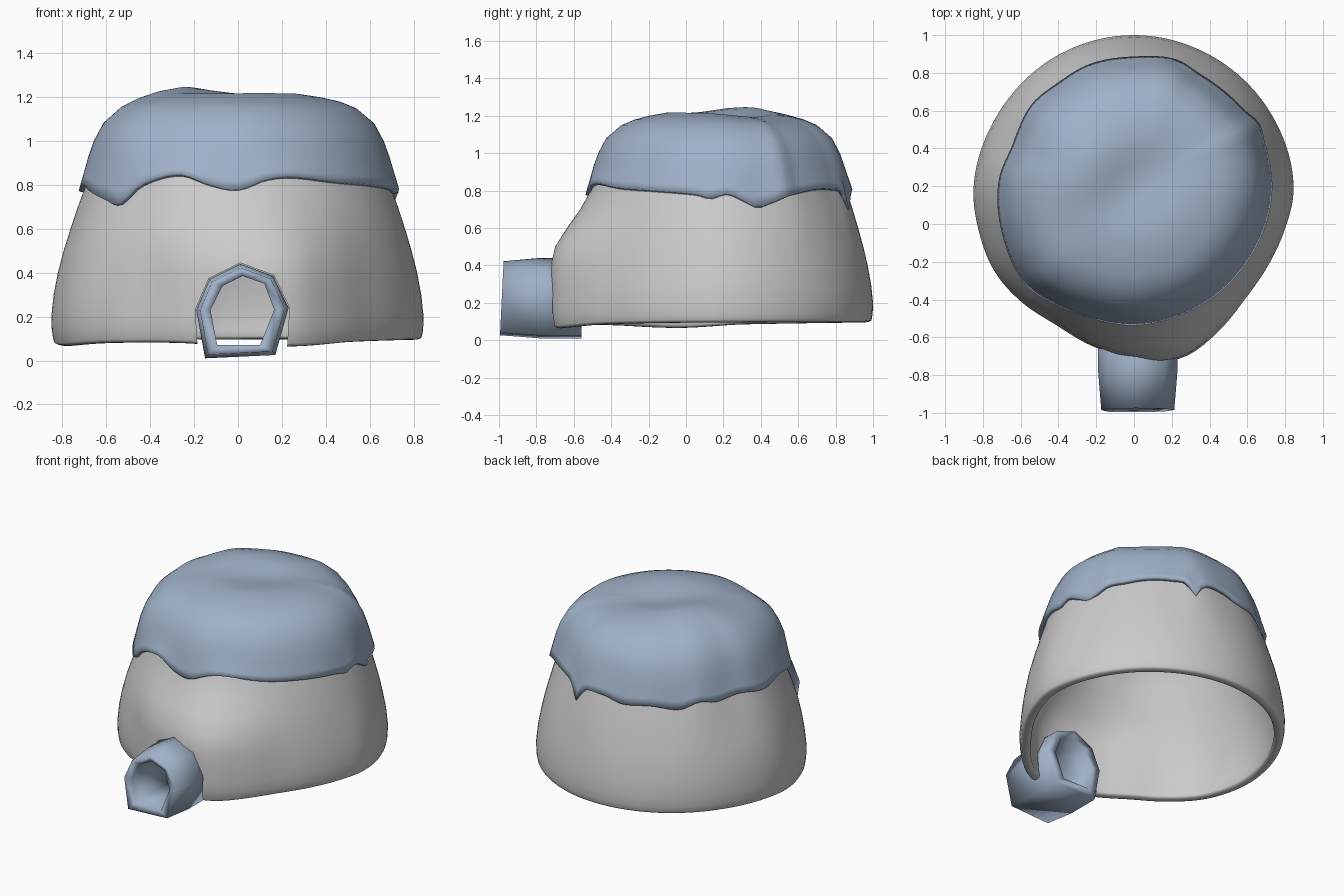
import bpy, bmesh, math
from mathutils import Vector

if "Cube" in bpy.data.objects:
    bpy.data.objects.remove(bpy.data.objects["Cube"])

CY = 0.18   # plan centre of dome and snow cap
SEG = 120


def material(name, rgb):
    m = bpy.data.materials.new(name)
    m.diffuse_color = (*rgb, 1)
    m.use_nodes = True
    m.node_tree.nodes["Principled BSDF"].inputs["Base Color"].default_value = m.diffuse_color
    return m


def curve(table, x, period=None):
    """Smooth Hermite interpolation through (x, value) pairs."""
    n = len(table)
    def pt(i):
        if period:
            k, j = divmod(i, n)
            return table[j][0] + k * period, table[j][1]
        return table[min(max(i, 0), n - 1)]
    if period:
        x = x % period
    i = max([k for k in range(n) if table[k][0] <= x], default=-1 if period else 0)
    if not period:
        i = min(i, n - 2)
    p0, p1, p2, p3 = (pt(i + k) for k in (-1, 0, 1, 2))
    h = p2[0] - p1[0]
    t = (x - p1[0]) / h
    m1 = (p2[1] - p0[1]) / (p2[0] - p0[0]) * h
    m2 = (p3[1] - p1[1]) / (p3[0] - p1[0]) * h
    return ((2*t**3 - 3*t*t + 1) * p1[1] + (t**3 - 2*t*t + t) * m1
            + (3*t*t - 2*t**3) * p2[1] + (t**3 - t*t) * m2)


def loft(name, rings, mat, apexes=(), closed=False, caps=False):
    """Skin rings of points; optional apex at first/last ring."""
    bm = bmesh.new()
    vs = [[bm.verts.new(p) for p in r] for r in rings]
    n = len(rings[0])
    pairs = list(zip(vs, vs[1:])) + ([(vs[-1], vs[0])] if closed else [])
    for a, b in pairs:
        for j in range(n):
            k = (j + 1) % n
            bm.faces.new((a[j], b[j], b[k], a[k]))
    for ring, p in apexes:
        v = bm.verts.new(p)
        for j in range(n):
            bm.faces.new((v, vs[ring][j], vs[ring][(j + 1) % n]))
    if caps:
        bm.faces.new(vs[0])
        bm.faces.new(vs[-1])
    bmesh.ops.recalc_face_normals(bm, faces=bm.faces)
    me = bpy.data.meshes.new(name)
    bm.to_mesh(me)
    bm.free()
    ob = bpy.data.objects.new(name, me)
    bpy.context.collection.objects.link(ob)
    me.materials.append(mat)
    return ob


def smooth(ob, angle):
    bpy.ops.object.select_all(action='DESELECT')
    bpy.context.view_layer.objects.active = ob
    ob.select_set(True)
    bpy.ops.object.shade_smooth_by_angle(angle=math.radians(angle))


def polar(deg, r, z):
    a = math.radians(deg)
    return Vector((r * math.cos(a), CY + r * math.sin(a), z))


ANGLES = [i * 360 / SEG for i in range(SEG)]
grey = material("stone grey", (0.60, 0.60, 0.60))
blue = material("snow blue", (0.35, 0.44, 0.58))

# plan radii by angle: egg-shaped dome base, ragged snow cap
PLAN = [(0, .845), (30, .83), (60, .82), (90, .82), (120, .82), (150, .825), (180, .85),
        (195, .85), (210, .855), (225, .84), (240, .825), (255, .855), (270, .89),
        (280, .92), (288, .92), (300, .875), (315, .825), (330, .815), (345, .825)]
CAP = [(0, .725), (20, .73), (28, .745), (36, .715), (60, .70), (72, .72), (90, .70),
       (110, .70), (125, .69), (140, .70), (160, .68), (175, .71), (200, .73), (215, .75),
       (224, .755), (235, .73), (250, .71), (270, .71), (290, .70), (310, .70), (330, .705),
       (345, .715)]

# dome: follows the egg plan low down and the cap's plan higher up, hollow
SIDE = [(.05, .985), (.2, 1.0), (.4, .965), (.6, .90), (.8, .82), (.95, .75), (1.05, .65),
        (1.12, .48), (1.155, .28), (1.165, .1)]
RIM = [(0, .095), (90, .096), (170, .085), (195, .066), (225, .08), (250, .08), (270, .065),
       (288, .065), (310, .085)]


def dome_ring(z, inset=0.0, lift=0.0):
    pts = []
    for a in ANGLES:
        base = curve(RIM, a, 360)
        zz = max(z, base) if z > .12 else base
        m = min(max((zz - .42) / .4, 0), 1)
        p = curve(PLAN, a, 360) * (1 - m) + min(.845, curve(CAP, a, 360) * 1.18) * m
        front = max(0, -math.sin(math.radians(a))) ** 4
        bulge = .055 * front * math.exp(-((zz - .51) / .15) ** 2)
        r = p * (curve(SIDE, zz) + bulge) - inset
        pts.append(polar(a, max(r, .02), zz + lift))
    return pts


HEIGHTS = [1.165, 1.155, 1.12, 1.05, .95, .87, .8, .7, .6, .5, .4, .3, .2, .14]
WALL = .06
outer = [dome_ring(z) for z in HEIGHTS]
rim = [dome_ring(0, WALL / 2 - WALL / 2 * math.cos(t), .015 - .015 * math.sin(t))
       for t in [math.pi * k / 6 for k in range(7)]]
inner = [dome_ring(z, WALL, -.05 * max(0, (z - .8) / .365)) for z in reversed(HEIGHTS)]
dome = loft("dome", outer + rim + inner, grey,
            [(0, (0, CY, 1.168)), (-1, (0, CY, 1.11))])

# doorway tunnel: seven-sided tube, slightly wider where it enters the dome
OUT = [(-.15, .01), (-.19, .23), (-.13, .37), (.01, .44), (.16, .385), (.23, .24), (.17, .025)]
INN = [(-.095, .07), (-.125, .23), (-.07, .34), (.02, .385), (.12, .35), (.165, .23), (.10, .07)]


def section(pts, y, s=1.0, slant=0.0):
    return [(.02 + (x - .02) * s, y + slant * z, .22 + (z - .22) * s) for x, z in pts]


tunnel = loft("doorway_tunnel",
              [section(OUT, -.995, .92, .045), section(OUT, -.78), section(OUT, -.56),
               section(INN, -.56), section(INN, -.78), section(INN, -.985, 1.0, .045)],
              blue, closed=True)
smooth(tunnel, 180)

# notch through the dome wall for the tunnel
CUT = [(-.17, -.1)] + OUT[1:6] + [(.21, -.1)]
cutter = loft("notch_cutter", [section(CUT, -1.2, 1.02), section(CUT, -.45, 1.02)],
              grey, caps=True)
cutter.hide_render = True
cutter.hide_viewport = True
cut = dome.modifiers.new("notch", 'BOOLEAN')
cut.operation = 'DIFFERENCE'
cut.solver = 'EXACT'
cut.object = cutter
smooth(dome, 50)

# snow cap: lumpy shell with a ragged dripping edge
EDGE = [(3, .785), (10, .75), (16, .71), (22, .735), (28, .765), (37, .79), (48, .81), (60, .81),
        (68, .79), (72, .70), (76, .79), (90, .80), (100, .77), (115, .78), (130, .755),
        (140, .80), (150, .78), (165, .795), (180, .77), (195, .80), (205, .77), (218, .73),
        (224, .71), (233, .80), (248, .85), (260, .80), (270, .777), (280, .825), (290, .84),
        (310, .815), (330, .80), (350, .78), (356, .76)]
SHELL = [(1.215, .05), (1.216, .12), (1.218, .2), (1.22, .3), (1.218, .4), (1.20, .53),
         (1.18, .64), (1.15, .74), (1.08, .855), (1.0, .915), (.93, .95)]


def lumps(p):
    d = (p.y - CY - .05) - .45 * p.x          # diagonal dip across the top
    dip = -.032 * math.exp(-(d / .2) ** 2 - ((p.x - .05) / .35) ** 2)
    hump = .035 * math.exp(-((p.x + .27) / .22) ** 2 - ((p.y - .3) / .25) ** 2)
    return dip + hump


rings = []
for z, s in SHELL:
    ring = [polar(a, curve(CAP, a, 360) * s, z) for a in ANGLES]
    for p in ring:
        p.z += lumps(p)
    rings.append(ring)
for t in (.35, .7, 1.0):
    rings.append([polar(a, curve(CAP, a, 360) * (.95 + .06 * t),
                        .93 + (curve(EDGE, a, 360) - .93) * t) for a in ANGLES])
top = Vector((0, CY, 1.215))
top.z += lumps(top)
cap = loft("snow_cap", rings, blue, [(0, top)])
shell = cap.modifiers.new("thickness", 'SOLIDIFY')
shell.thickness = .025
shell.offset = -1
smooth(cap, 50)
